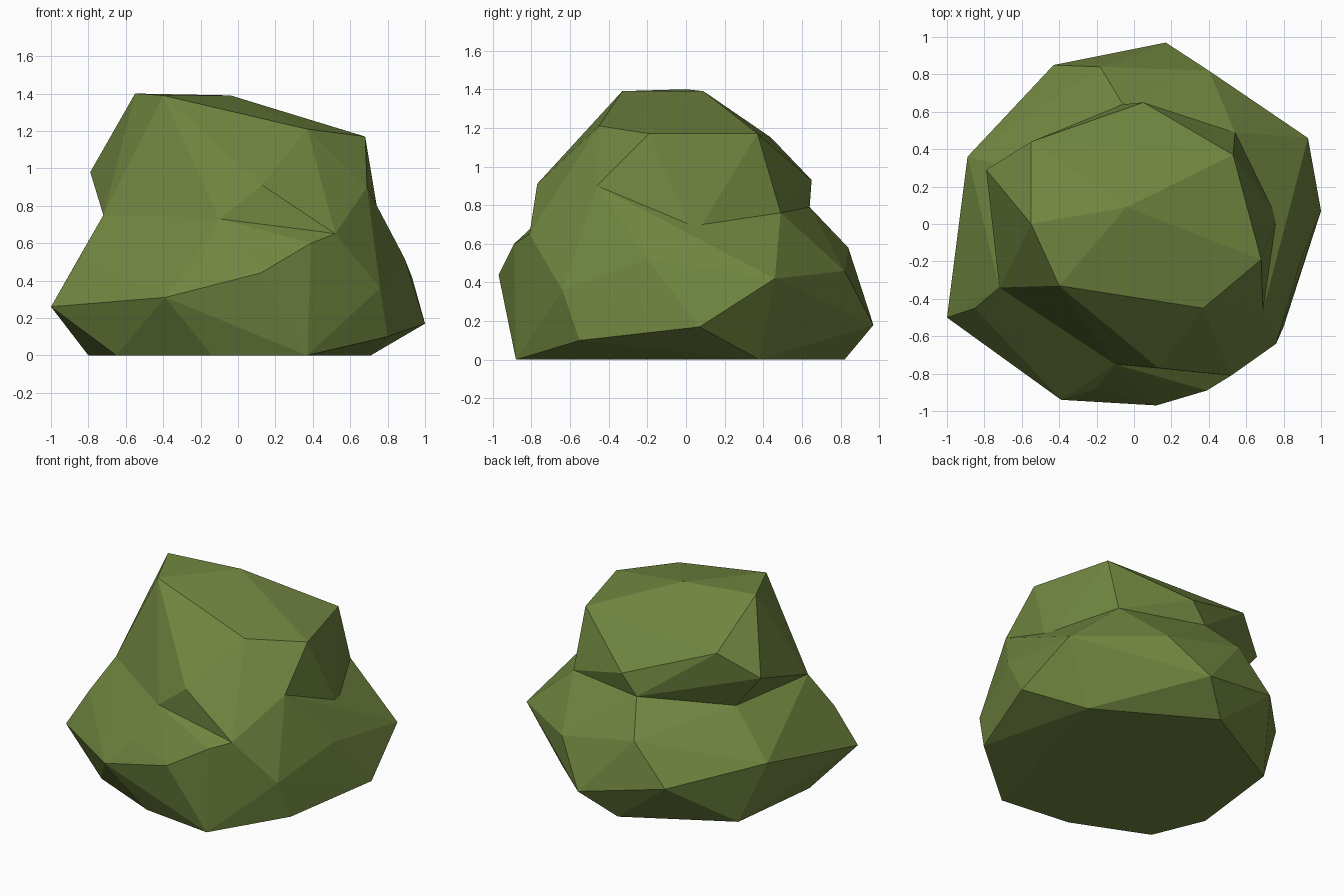
import bpy
import bmesh

# Remove the default cube only
cube = bpy.data.objects.get("Cube")
if cube:
    bpy.data.objects.remove(cube, do_unlink=True)

# Single olive leaf colour
leaf = bpy.data.materials.new("olive_leaf")
leaf.use_nodes = True
leaf.diffuse_color = (0.162, 0.235, 0.05, 1)
shader = next(n for n in leaf.node_tree.nodes if n.type == "BSDF_PRINCIPLED")
shader.inputs["Base Color"].default_value = leaf.diffuse_color
shader.inputs["Roughness"].default_value = 1


def faceted_clump(name, corners):
    """Wrap the corner points in a flat-faced convex shell."""
    bm = bmesh.new()
    for corner in corners:
        bm.verts.new(corner)
    hull = bmesh.ops.convex_hull(bm, input=bm.verts[:], use_existing_faces=False)
    loose = {g for g in hull["geom_interior"] + hull["geom_unused"]
             if isinstance(g, bmesh.types.BMVert)}
    bmesh.ops.delete(bm, geom=list(loose), context="VERTS")
    bmesh.ops.recalc_face_normals(bm, faces=bm.faces[:])
    mesh = bpy.data.meshes.new(name)
    bm.to_mesh(mesh)
    bm.free()
    mesh.materials.append(leaf)
    obj = bpy.data.objects.new(name, mesh)
    bpy.context.collection.objects.link(obj)
    return obj


# Crease where the two clumps meet
crease = [
    (-.72, -.34, .75), (-.1, -.75, .73), (.52, -.81, .65), (.69, -.46, .9),
    (.77, .04, .63), (.54, .49, .76), (-.06, .64, .79), (-.59, .28, .73),
]

# Upper clump: crown, shoulders and overhanging back
crown = [(-.55, 0, 1.4), (-.04, .09, 1.39), (-.4, -.33, 1.39)]
shoulders = [
    (.37, -.45, 1.21), (.68, -.19, 1.17), (.53, .37, 1.17), (-.55, .44, 1.15),
    (-.79, .29, .98), (.05, .65, .93), (.13, -.77, .91), (-.26, -.46, 1.1),
]

# Lower clump: bulging skirt and flat foot
skirt = [
    (.89, -.2, .52), (.76, -.64, .36), (.8, -.55, .1), (1, .07, .17),
    (.93, .46, .42), (.4, .82, .46), (.17, .97, .18), (-.18, .84, .58),
    (-.43, .85, .31), (-.89, .36, .43), (-1, -.5, .26), (-.85, -.45, .52),
    (-.39, -.94, .31), (-.2, -.88, .5), (.12, -.97, .44), (.39, -.89, .6),
]
foot = [
    (-.04, .82, 0), (-.72, .44, 0), (-.8, -.24, 0), (-.65, -.6, 0),
    (-.14, -.82, 0), (.37, -.88, 0), (.71, .38, 0),
]

bush = faceted_clump("bush_foliage", crease + skirt + foot)
upper = faceted_clump("upper_clump", crease + crown + shoulders)

# Fuse the clumps into one shell
fuse = bush.modifiers.new("fuse_clumps", "BOOLEAN")
fuse.operation = "UNION"
fuse.solver = "EXACT"
fuse.object = upper
bpy.context.view_layer.objects.active = bush
bush.select_set(True)
bpy.ops.object.modifier_apply(modifier=fuse.name)
bpy.data.objects.remove(upper, do_unlink=True)
bpy.ops.object.shade_flat()
